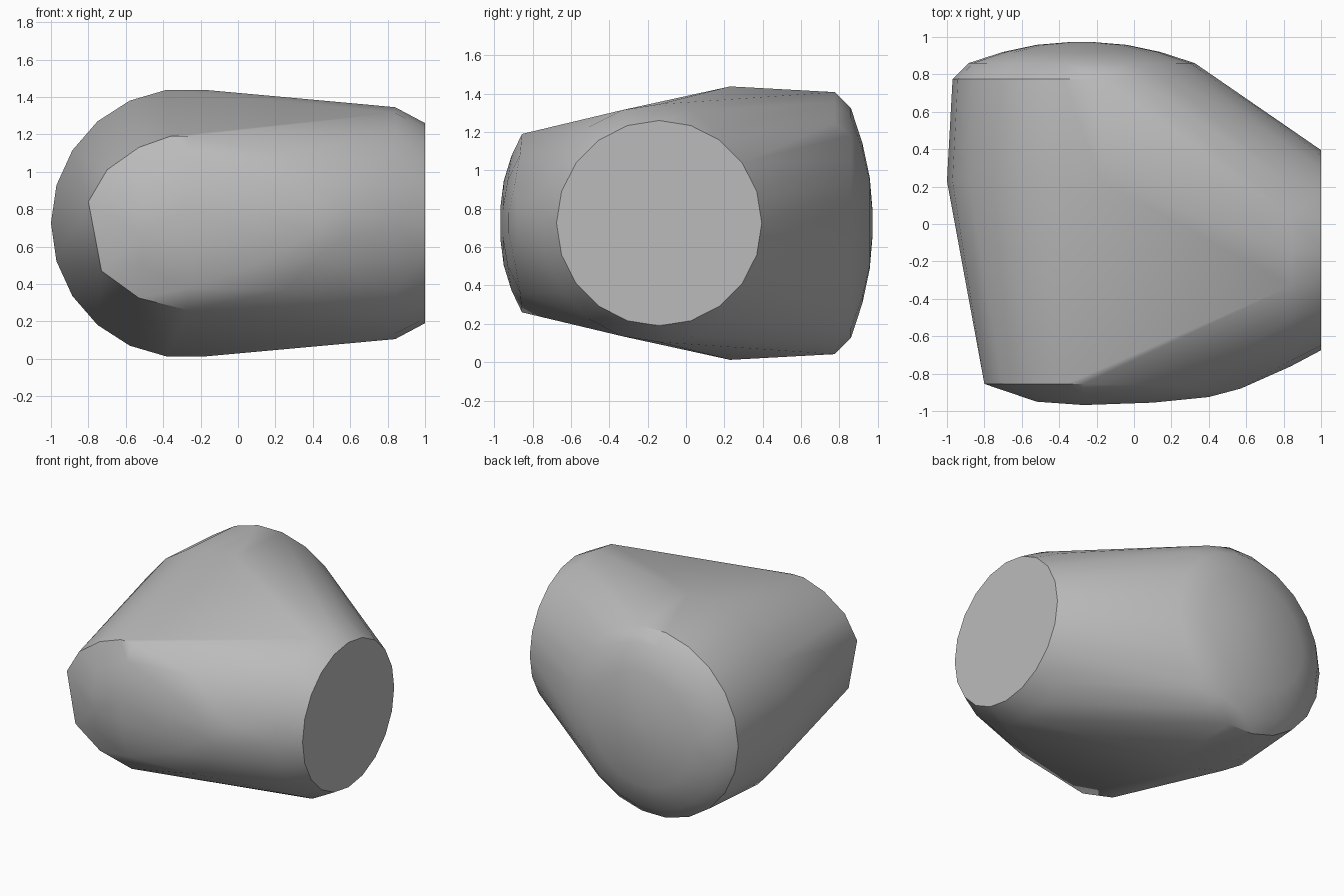
import bpy, bmesh, math

cube = bpy.data.objects.get("Cube")
if cube:
    bpy.data.objects.remove(cube, do_unlink=True)

MID_Z = 0.725
BARREL_X = -0.28
NECK_Y = -0.14

grey = bpy.data.materials.new("plain grey")
grey.use_nodes = True
colour = (0.5, 0.5, 0.5, 1)
grey.diffuse_color = colour
grey.node_tree.nodes["Principled BSDF"].inputs["Base Color"].default_value = colour

bm = bmesh.new()


def ring(axis, pos, radius, sides):
    """Circle of points across the barrel (y) or the neck (x)."""
    for i in range(sides):
        a = 2 * math.pi * i / sides
        u, z = radius * math.cos(a), MID_Z + radius * math.sin(a)
        if axis == "y":
            bm.verts.new((BARREL_X + u, pos, z))
        else:
            bm.verts.new((pos, NECK_Y + u, z))


# Barrel, with a rounded back
for y, radius in ((0.23, 0.72), (0.775, 0.69), (0.86, 0.605),
                  (0.92, 0.42), (0.958, 0.24), (0.973, 0.06)):
    ring("y", y, radius, 22)

# Neck with a flat round end
ring("x", 0.84, 0.62, 20)
ring("x", 1.0, 0.535, 20)

# Front rim
rim = ((-0.8, 0.84), (-0.7, 1.01), (-0.53, 1.13), (-0.36, 1.19), (-0.27, 1.19),
       (-0.73, 0.47), (-0.53, 0.325), (-0.27, 0.26))
for x, z in rim:
    bm.verts.new((x, -0.855, z))

# Front bulge, blending towards the neck
bulge = ((-0.27, -0.968, 0.08), (-0.27, -0.95, 0.22), (-0.27, -0.91, 0.35),
         (-0.52, -0.95, 0.06), (-0.52, -0.92, 0.22), (0.1, -0.955, 0.07),
         (0.1, -0.93, 0.22), (0.25, -0.865, 0.36), (0.4, -0.925, 0.05),
         (0.42, -0.895, 0.19), (0.57, -0.88, 0.08))
for x, y, rise in bulge:
    for side in (-1, 1):
        bm.verts.new((x, y, MID_Z + side * rise))

# Stretch one skin over all sections
hull = bmesh.ops.convex_hull(bm, input=bm.verts[:])
loose = {g for g in hull["geom_interior"] + hull["geom_unused"]
         if isinstance(g, bmesh.types.BMVert)}
bmesh.ops.delete(bm, geom=list(loose), context="VERTS")
bmesh.ops.dissolve_limit(bm, angle_limit=math.radians(0.5),
                         verts=bm.verts[:], edges=bm.edges[:])
bmesh.ops.recalc_face_normals(bm, faces=bm.faces[:])

mesh = bpy.data.meshes.new("rounded_body")
bm.to_mesh(mesh)
bm.free()
mesh.materials.append(grey)
body = bpy.data.objects.new("rounded_body", mesh)
bpy.context.collection.objects.link(body)

bpy.ops.object.select_all(action="DESELECT")
body.select_set(True)
bpy.context.view_layer.objects.active = body
bpy.ops.object.shade_smooth_by_angle(angle=math.radians(35))
